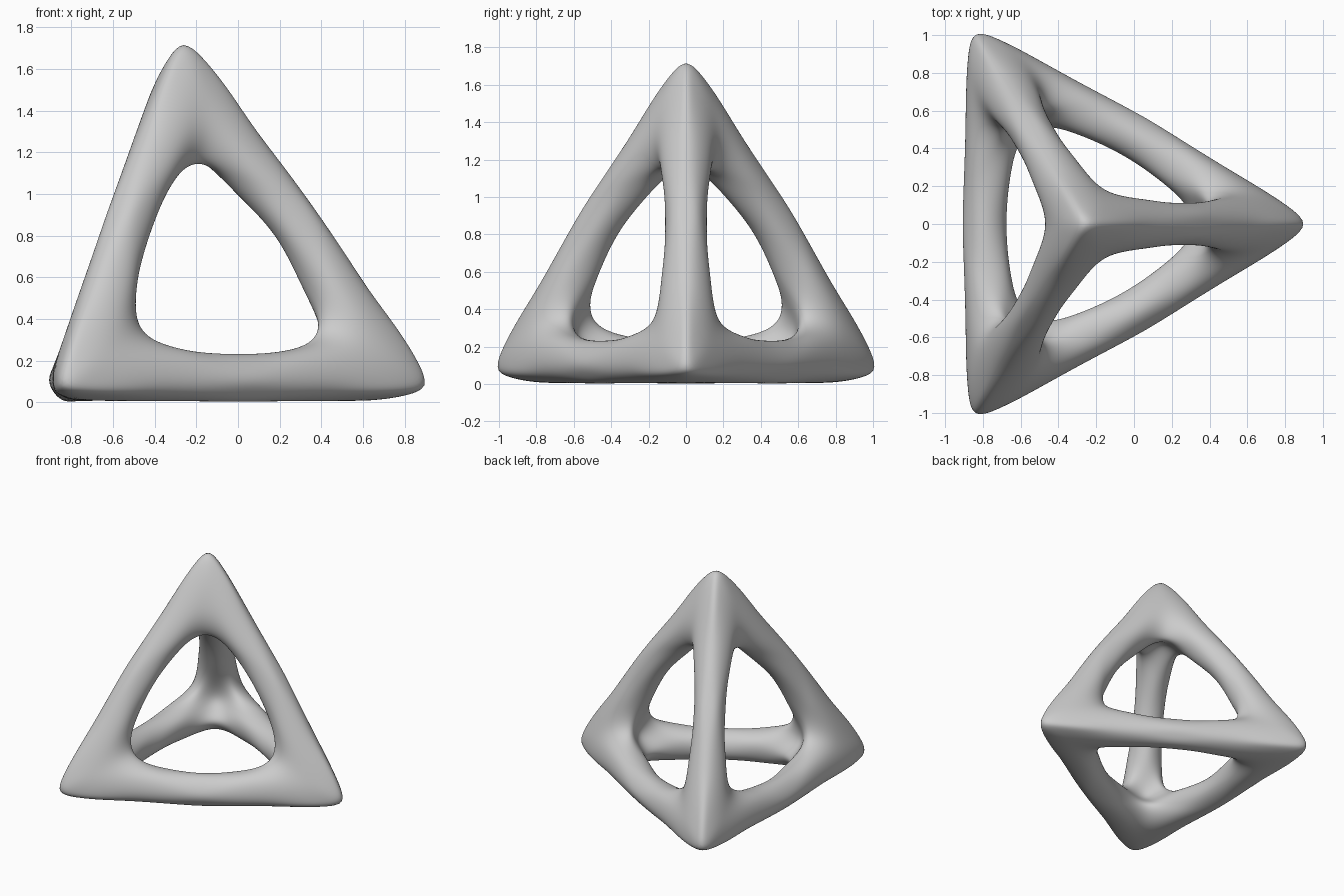
import bpy, bmesh
from math import sqrt
from mathutils import Vector

cube = bpy.data.objects.get("Cube")
if cube:
    bpy.data.objects.remove(cube, do_unlink=True)

# Material
grey = bpy.data.materials.new("plain grey")
grey.use_nodes = True
colour = (0.6, 0.6, 0.6, 1)
grey.diffuse_color = colour
grey.node_tree.nodes["Principled BSDF"].inputs["Base Color"].default_value = colour

# Directions from the middle to the four tips of a regular tetrahedron
centre = Vector((-0.26, 0, 0.49))
low, out = -1 / 3, sqrt(8) / 3
tips = [Vector((0, 0, 1)), Vector((out, 0, low)),
        Vector((-out / 2, out * sqrt(3) / 2, low)),
        Vector((-out / 2, -out * sqrt(3) / 2, low))]
TIP, APEX = 1.2247, 0.7


def in_face(i, j):
    """Direction to tip i within the face opposite tip j."""
    return (tips[i] + tips[j] / 3).normalized()


def corner_point(i, j, ring):
    """Section through tip i and the middle of the face opposite tip j."""
    if ring in (0, 3):
        return tips[i] * (TIP if ring == 0 else APEX)
    reach, depth = ((0.76, 0.48), (0.57, 0.375))[ring - 1]
    return in_face(i, j) * reach - tips[j] * depth


def strut_point(i, k, l, j, ring):
    """Section through the middle of the strut from tip i to tip k."""
    along, across = ((0.765, 0), (0.73, 0.08), (0.605, 0.106), (0.535, 0))[ring]
    return ((tips[i] + tips[k]).normalized() * along
            + (tips[l] - tips[j]).normalized() * across)


def quarter_point(i, k, l, j, ring):
    """Section halfway from tip i to the middle of the strut, bowed outwards."""
    bow = (0.018, 0.03, 0.07, 0.03)[ring]
    way = in_face(i, j) if ring in (1, 2) else (tips[i] + tips[k]).normalized()
    return (corner_point(i, j, ring) + strut_point(i, k, l, j, ring)) / 2 + way * bow


# Frame cage: each face is four rings, from the outer ridge round to the inner one
bm = bmesh.new()
for j in range(4):
    loop = [n for n in range(4) if n != j]
    rings = []
    for ring in range(4):
        row = []
        for n in range(3):
            i, k, l = loop[n], loop[(n + 1) % 3], loop[(n + 2) % 3]
            row += [corner_point(i, j, ring), quarter_point(i, k, l, j, ring),
                    strut_point(i, k, l, j, ring), quarter_point(k, i, l, j, ring)]
        rings.append([bm.verts.new(p + centre) for p in row])
    for a, b in zip(rings, rings[1:]):
        for n in range(len(a)):
            m = (n + 1) % len(a)
            bm.faces.new((a[n], a[m], b[m], b[n]))
bmesh.ops.remove_doubles(bm, verts=bm.verts, dist=0.001)
bmesh.ops.recalc_face_normals(bm, faces=bm.faces)

# Crisper ridges where they run into the tips
crease = bm.edges.layers.float.new("crease_edge")
for v in bm.verts:
    if (v.co - centre).length > TIP - 0.01:
        for e in v.link_edges:
            if (e.other_vert(v).co - centre).length > 0.88:
                e[crease] = 0.4
mesh = bpy.data.meshes.new("tetrahedron_frame")
bm.to_mesh(mesh)
bm.free()
mesh.materials.append(grey)
frame = bpy.data.objects.new("tetrahedron_frame", mesh)
bpy.context.collection.objects.link(frame)

# Smooth the cage, moving its points until the smooth surface passes through them
smooth = frame.modifiers.new("smooth", 'SUBSURF')
smooth.levels = 1
smooth.use_limit_surface = True
goals = [v.co.copy() for v in mesh.vertices]
for step in range(50):
    bpy.context.view_layer.update()
    reached = frame.evaluated_get(bpy.context.evaluated_depsgraph_get()).data.vertices
    shifts = [g - reached[n].co for n, g in enumerate(goals)]
    for v, shift in zip(mesh.vertices, shifts):
        v.co += shift
    mesh.update()
    mesh.update_tag()
smooth.levels = smooth.render_levels = 4
mesh.shade_smooth()
